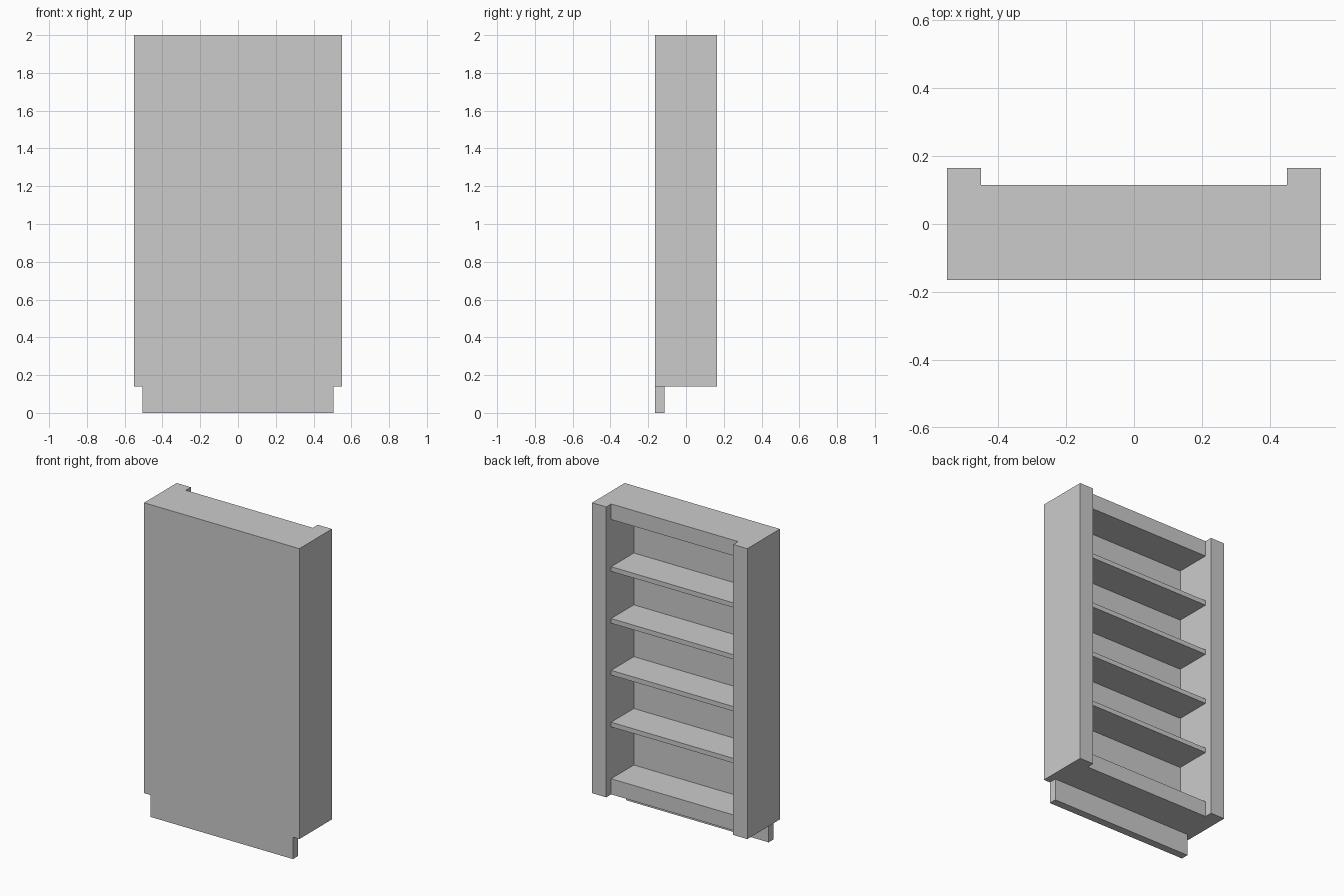
import bpy, bmesh

if "Cube" in bpy.data.objects:
    bpy.data.objects.remove(bpy.data.objects["Cube"])


def prism(name, outline, y0, y1):
    """Extrude an x-z outline from y0 to y1."""
    bm = bmesh.new()
    face = bm.faces.new([bm.verts.new((x, y0, z)) for x, z in outline])
    ext = bmesh.ops.extrude_face_region(bm, geom=[face])
    verts = [g for g in ext["geom"] if isinstance(g, bmesh.types.BMVert)]
    bmesh.ops.translate(bm, verts=verts, vec=(0, y1 - y0, 0))
    bmesh.ops.recalc_face_normals(bm, faces=bm.faces)
    mesh = bpy.data.meshes.new(name)
    bm.to_mesh(mesh)
    bm.free()
    obj = bpy.data.objects.new(name, mesh)
    bpy.context.collection.objects.link(obj)
    return obj


def box(name, x0, x1, y0, y1, z0, z1):
    return prism(name, [(x0, z0), (x1, z0), (x1, z1), (x0, z1)], y0, y1)


W, D, H = 0.55, 0.165, 2.0      # half width, half depth, height
BASE, INNER = 0.14, 0.45        # carcass underside, inner half width
PLINTH = 0.505                  # plinth half width
PANEL_Y, SHELF_Y = -0.115, 0.115
RAIL, SHELF_T = 0.10, 0.03

# Closed front panel, narrowing to a plinth that reaches the floor
prism("front_panel",
      [(-PLINTH, 0), (PLINTH, 0), (PLINTH, BASE), (W, BASE), (W, H),
       (-W, H), (-W, BASE), (-PLINTH, BASE)], -D, PANEL_Y)

# Thick sides standing proud at the open side
for side, x0, x1 in (("left", -W, -INNER), ("right", INNER, W)):
    box(side + "_side", x0, x1, PANEL_Y, D, BASE, H)

# Thick bottom and top boards
box("bottom_board", -INNER, INNER, PANEL_Y, SHELF_Y, BASE, BASE + RAIL)
box("top_board", -INNER, INNER, PANEL_Y, SHELF_Y, H - RAIL, H)

# Four evenly stepped thin shelves
step = (H - BASE - 2 * RAIL) / 5
for i in range(1, 5):
    z = BASE + RAIL + i * step
    box(f"shelf_{i}", -INNER, INNER, PANEL_Y, SHELF_Y, z, z + SHELF_T)
